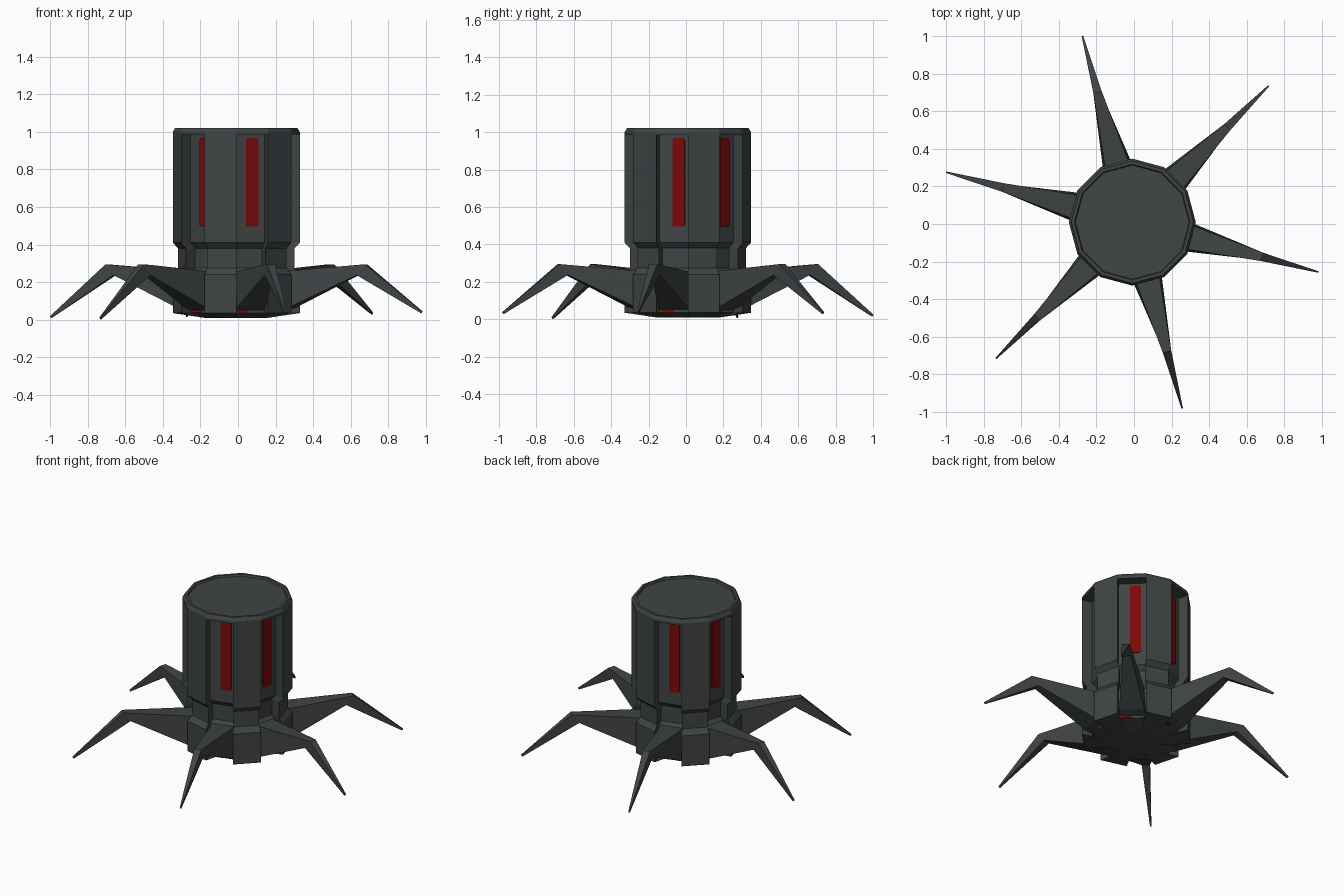
import bpy, bmesh, math
from mathutils import Vector, Matrix

if "Cube" in bpy.data.objects:
    bpy.data.objects.remove(bpy.data.objects["Cube"])

CENTRE = Vector((-0.009, 0.01, 0))
LEG_ANGLES = [45 + 60 * i for i in range(6)]


def material(name, rgb):
    m = bpy.data.materials.new(name)
    m.diffuse_color = (*rgb, 1)
    m.use_nodes = True
    m.node_tree.nodes["Principled BSDF"].inputs["Base Color"].default_value = m.diffuse_color
    return m


GREY = material("dark grey metal", (0.05, 0.058, 0.057))
RED = material("deep red", (0.19, 0.003, 0.003))


def make_object(name, bm, mat):
    bmesh.ops.remove_doubles(bm, verts=bm.verts, dist=0.0005)
    bmesh.ops.recalc_face_normals(bm, faces=bm.faces)
    me = bpy.data.meshes.new(name)
    bm.to_mesh(me)
    bm.free()
    me.materials.append(mat)
    ob = bpy.data.objects.new(name, me)
    bpy.context.collection.objects.link(ob)
    ob.location = CENTRE
    return ob


def loft(bm, rings):
    loops = [[bm.verts.new(p) for p in ring] for ring in rings]
    n = len(loops[0])
    for a, b in zip(loops, loops[1:]):
        for i in range(n):
            j = (i + 1) % n
            bm.faces.new((a[i], a[j], b[j], b[i]))
    bm.faces.new(loops[0][::-1])
    bm.faces.new(loops[-1])


def body_ring(z, r, depth):
    """Twelve-sided outline whose six leg-facing sides are sunk by depth."""
    pts = []
    for a in LEG_ANGLES:
        n = Vector((math.cos(math.radians(a)), math.sin(math.radians(a)), 0)) * depth
        edge = [Vector((r * math.cos(math.radians(a + s)),
                        r * math.sin(math.radians(a + s)), z)) for s in (-15, 15)]
        pts += [edge[0], edge[0] - n, edge[1] - n, edge[1]]
    return pts


# Body: ribbed base, waist, slotted drum and capped rim
bm = bmesh.new()
loft(bm, [body_ring(*s) for s in (
    (0.01, 0.17, 0.03), (0.035, 0.338, 0.07), (0.24, 0.338, 0.07),
    (0.275, 0.31, 0.07), (0.38, 0.31, 0.07), (0.41, 0.338, 0.07),
    (0.985, 0.338, 0.07), (0.985, 0.338, 0), (1.0, 0.338, 0),
    (1.022, 0.325, 0), (1.022, 0.308, 0), (1.01, 0.303, 0))])
make_object("body", bm, GREY)


# Legs: tapering beam with a knee, each foot at its own height
def section(r_top, z_top, w_top, r_bot, z_bot, w_bot):
    return [Vector((r_bot, -w_bot, z_bot)), Vector((r_bot, w_bot, z_bot)),
            Vector((r_top, w_top, z_top)), Vector((r_top, -w_top, z_top))]


FOOT_Z = (0.028, 0.014, 0.008, 0.002, 0.028, 0.034)
for a, fz in zip(LEG_ANGLES, FOOT_Z):
    bm = bmesh.new()
    loft(bm, [section(0.25, 0.255, 0.070, 0.25, 0.05, 0.084),
              section(0.33, 0.262, 0.063, 0.31, 0.065, 0.078),
              section(0.715, 0.295, 0.023, 0.67, 0.237, 0.025),
              section(1.027, fz + 0.01, 0.004, 1.02, fz, 0.004)])
    bm.transform(Matrix.Rotation(math.radians(a), 4, 'Z'))
    make_object("leg", bm, GREY)


# Red plates: thin panel with clipped corners, facing outward at an angle
def plate(name, angle, r, offset, half_w, z0, z1, c):
    y0, y1 = offset - half_w, offset + half_w
    outline = [(y0 + c, z0), (y1 - c, z0), (y1, z0 + c), (y1, z1 - c),
               (y1 - c, z1), (y0 + c, z1), (y0, z1 - c), (y0, z0 + c)]
    bm = bmesh.new()
    loft(bm, [[Vector((x, y, z)) for y, z in outline] for x in (r, r + 0.009)])
    bm.transform(Matrix.Rotation(math.radians(angle), 4, 'Z'))
    make_object(name, bm, RED)


INNER = 0.338 * math.cos(math.radians(15)) - 0.07
for a in LEG_ANGLES:
    plate("light_panel", a, INNER - 0.003, 0.018, 0.034, 0.495, 0.968, 0.01)
    plate("base_light", a, INNER - 0.003, -0.04, 0.035, 0.037, 0.052, 0.003)
